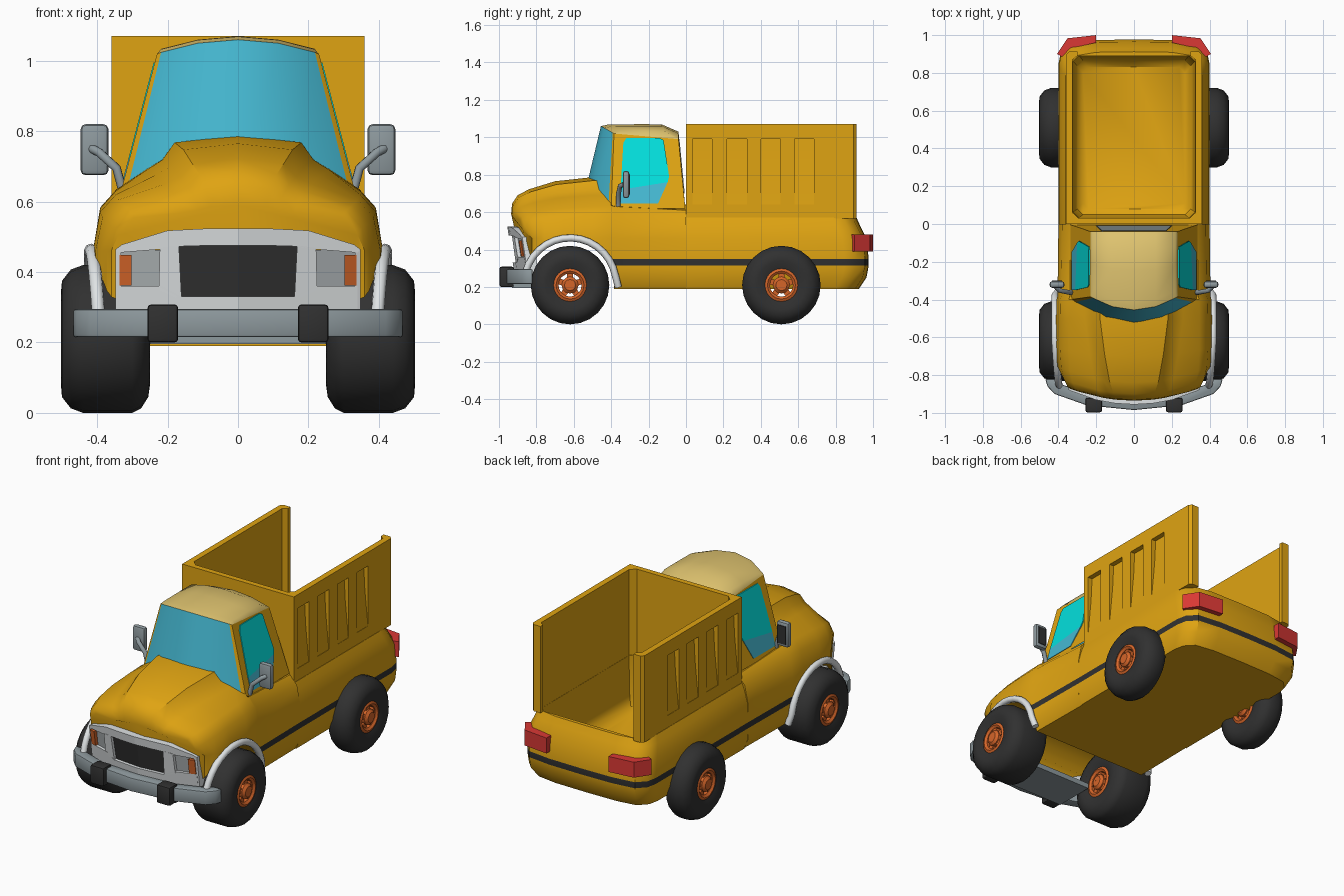
import bpy, bmesh, math

if "Cube" in bpy.data.objects:
    bpy.data.objects.remove(bpy.data.objects["Cube"])

COLS = {"yellow": (.74, .37, .006), "tan": (.74, .55, .16), "blue_glass": (.06, .48, .64),
        "cyan_glass": (.001, .74, .72), "white": (.74, .77, .78), "grey": (.27, .32, .34),
        "black": (.03, .03, .03), "orange": (.66, .13, .022), "red": (.70, .04, .035),
        "lamp_grey": (.42, .45, .46)}
M = {}
for n, c in COLS.items():
    M[n] = bpy.data.materials.new(n)
    M[n].diffuse_color = (*c, 1)


def finish(ob, angle=35):
    bpy.ops.object.select_all(action='DESELECT')
    bpy.context.view_layer.objects.active = ob
    ob.select_set(True)
    bpy.ops.object.shade_smooth_by_angle(angle=math.radians(angle))


def apply_mods(ob):
    bpy.context.view_layer.objects.active = ob
    for m in list(ob.modifiers):
        bpy.ops.object.modifier_apply(modifier=m.name)


def loft(name, rings, mats, cap=True, loop=False, mirror=False, bevel=0, rule=None, smooth=35):
    """Skin matching closed rings of points; rule(face centre) gives a material slot."""
    bm = bmesh.new()
    R = [[bm.verts.new(p) for p in r] for r in rings]
    n = len(R[0])
    for a, b in zip(R, R[1:] + ([R[0]] if loop else [])):
        for i in range(n):
            bm.faces.new((a[i], a[(i + 1) % n], b[(i + 1) % n], b[i]))
    if cap and not loop:
        bm.faces.new(R[0])
        bm.faces.new(R[-1])
    bmesh.ops.remove_doubles(bm, verts=bm.verts, dist=1e-5)
    bmesh.ops.recalc_face_normals(bm, faces=bm.faces)
    if rule:
        for f in bm.faces:
            f.material_index = rule(f.calc_center_median())
    me = bpy.data.meshes.new(name)
    bm.to_mesh(me)
    bm.free()
    ob = bpy.data.objects.new(name, me)
    bpy.context.collection.objects.link(ob)
    for m in mats.split():
        me.materials.append(M[m])
    if bevel:
        b = ob.modifiers.new("bevel", 'BEVEL')
        b.width, b.segments = bevel, 2
    if mirror:
        ob.modifiers.new("mirror", 'MIRROR').use_mirror_merge = False
    apply_mods(ob)
    finish(ob, smooth)
    return ob


def box(name, mat, x, y, z, **k):
    return loft(name, [[(x[0], y[0], c), (x[1], y[0], c), (x[1], y[1], c), (x[0], y[1], c)] for c in z], mat, **k)


def cut(ob, cutter):
    m = ob.modifiers.new("cut", 'BOOLEAN')
    m.operation, m.object, m.solver = 'DIFFERENCE', cutter, 'EXACT'
    apply_mods(ob)
    bpy.data.objects.remove(cutter)
    finish(ob)


def lathe(name, prof, mat, y, z, n=24, **k):
    rings = [[(x, y + r * math.cos(a), z + r * math.sin(a)) for x, r in prof]
             for a in [2 * math.pi * i / n for i in range(n)]]
    return loft(name, rings, mat, loop=True, **k)


def tube(name, pts, r, mat):
    for s in (1, -1):
        cu = bpy.data.curves.new(name, 'CURVE')
        cu.dimensions, cu.bevel_depth, cu.bevel_resolution, cu.use_fill_caps = '3D', r, 2, True
        sp = cu.splines.new('POLY')
        sp.points.add(len(pts) - 1)
        for p, q in zip(sp.points, pts):
            p.co = (q[0] * s, q[1], q[2], 1)
        ob = bpy.data.objects.new(name, cu)
        bpy.context.collection.objects.link(ob)
        cu.materials.append(M[mat])
        bpy.ops.object.select_all(action='DESELECT')
        bpy.context.view_layer.objects.active = ob
        ob.select_set(True)
        bpy.ops.object.convert(target='MESH')
        finish(bpy.context.object, 50)


def both(half):
    """Complete an x >= 0 outline that starts and ends on the centre line."""
    return half + [(-p[0], *p[1:]) for p in half[-2:0:-1]]


# Hood and lower cab: y, half width, shoulder, top, bulge half width, bow
rings = []
for y, w, sh, top, bw, f in [(-.935, .36, .555, .59, .08, 1), (-.93, .372, .575, .645, .09, 1),
                             (-.90, .39, .59, .69, .11, 1), (-.84, .405, .605, .722, .13, .95),
                             (-.70, .412, .62, .765, .155, .5), (-.50, .412, .63, .787, .18, 0),
                             (-.40, .41, .635, .787, .18, 0), (-.38, .405, .63, .66, .18, 0),
                             (.001, .40, .61, .64, .18, 0)]:
    d, zb = top - sh, .225 if y < -.85 else .19
    half = [(0, zb), (w - .03, zb), (w, .25), (w, .315), (w, .35), (w, .46), (w - .02, sh - .05),
            (w - .065, sh), (bw + .08, sh + .38 * d), (bw + .035, sh + .56 * d), (bw, sh + .88 * d), (0, top)]
    rings.append(both([(x, y + .55 * f * x * x + (.04 if y < -.85 and z < .5 else 0), z) for x, z in half]))
body = loft("hood_and_lower_cab", rings, "yellow black",
            rule=lambda c: int(.316 < c.z < .349 and abs(c.x) > .3 and c.y > -.39))
cut(body, lathe("arch_cutter", [(-.7, .0001), (-.7, .237), (.7, .237), (.7, .0001)], "yellow", -.62, .21, 32))

# Upper cab walls with windshield faces
US = [-1, -.95, -.5, 0, .5, .95, 1]


def cab_ring(z0, z1, hw, yc, yp, yr, crown):
    z = lambda u, zz: zz + crown * (1 - u * u)
    return ([(hw * u, yc + (yp - yc) * u * u, z(u, z0)) for u in US] +
            [(hw * u, yr, z(u, z1)) for u in reversed(US)])


LOW, HIGH = (.62, .62, .335, -.56, -.40, -.004, 0), (1.02, .99, .23, -.455, -.385, -.04, .04)
loft("upper_cab", [cab_ring(*LOW), cab_ring(*HIGH)], "yellow blue_glass", cap=False, smooth=30,
     rule=lambda c: int(c.y < -.35 and abs(c.x) < .25))

# Roof panel
bm = bmesh.new()
rows = []
for v, bump in [(0, 0), (.1, .012), (.5, .025), (.78, .033), (1, 0)]:
    row = []
    for u in US:
        yf = -.455 + .07 * u * u
        row.append(bm.verts.new((.23 * u, yf + (-.04 - yf) * v,
                                 1.02 - .03 * v + .04 * (1 - u * u) + (bump if abs(u) < 1 else 0))))
    rows.append(row)
for a, b in zip(rows, rows[1:]):
    for i in range(len(US) - 1):
        bm.faces.new((a[i], a[i + 1], b[i + 1], b[i]))
me = bpy.data.meshes.new("roof")
bm.to_mesh(me)
roof = bpy.data.objects.new("roof", me)
bpy.context.collection.objects.link(roof)
me.materials.append(M["tan"])
finish(roof, 60)

# Side windows and rear window plates
wall_x = lambda z: .335 - .2625 * (z - .62)


def window(name, mat, pts):
    loft(name, [[(wall_x(z) + o, y, z) for y, z in pts] for o in (.003, -.003)], mat, mirror=True)


window("side_window", "cyan_glass", [(-.35, .72), (-.098, .76), (-.09, .79), (-.12, .985), (-.14, .995),
                                     (-.32, .995), (-.335, .97)])
window("side_window_lower", "blue_glass", [(-.35, .72), (-.35, .645), (-.15, .645), (-.098, .76)])
loft("rear_window", [[(x, -.004 - .097 * (z - .62) + o, z) for x, z in
                      [(-.2, .7), (.2, .7), (.17, .99), (-.17, .99)]] for o in (.005, -.002)], "grey")

# Cargo bed lower body with stripe, hollowed out to a deep floor
rings = []
for z, w, r in [(.19, .375, .925), (.25, .398, .965), (.315, .40, .977), (.35, .40, .977),
                (.46, .398, .965), (.53, .378, .93), (.57, .362, .912)]:
    rings.append(both([(0, 0, z), (w, 0, z), (w, r - .13, z), (w - .012, r - .07, z),
                       (w - .06, r - .02, z), (.2, r - .003, z), (0, r, z)]))
bed = loft("bed_body", rings, "yellow black", rule=lambda c: int(.316 < c.z < .349))
cut(bed, loft("bed_cutter", [both([(0, a, z), (w - .03, a, z), (w, a + .03, z), (w, b - .03, z), (w - .03, b, z),
                                   (0, b, z)]) for z, w, a, b in
                             [(.26, .27, .08, .83), (.285, .30, .05, .865), (.34, .315, .038, .885),
                              (.6, .325, .032, .89)]], "yellow"))

# Cargo bed walls, open at the back, with tapered side recesses
plan = [(0, 0), (.36, 0), (.36, .895), (.345, .912), (.30, .912), (.30, .89), (.325, .87), (.325, .06),
        (.295, .032), (0, .032)]
walls = loft("bed_walls", [both([(x, y, z) for x, y in plan]) for z in (.565, 1.07)], "yellow")
for y in (.035, .22, .40, .58):
    for s in (1, -1):
        sec = [(.38, .64), (.358, .64), (.338, .85), (.331, .99), (.38, .99)]
        cut(walls, loft("slot_cutter", [[(s * x, yy, z) for x, z in sec] for yy in (y, y + .105)], "yellow"))

# Tail lights
path = [(.2, .96), (.34, .93), (.38, .885)]
outer = [(.2, 1.0), (.352, .983), (.408, .9)]
loft("tail_light", [[(x, y, z) for x, y in outer + path[::-1]] for z in (.39, .48)], "red", mirror=True)

# Front bumper, its black blocks and the pan beneath
out = [(.47, -.82), (.458, -.86), (.42, -.90), (.25, -.96), (0, -.985)]
inn = [(0, -.92), (.24, -.90), (.38, -.85), (.42, -.82)]
lp = out + [(-x, y) for x, y in out[-2::-1]] + [(-x, y) for x, y in inn[:0:-1]] + inn
loft("front_bumper", [[(x, y, z) for x, y in lp] for z in (.215, .295)], "grey", bevel=.008)
box("bumper_block", "black", (.17, .257), (-.997, -.92), (.2, .308), mirror=True, bevel=.01)
box("under_pan", "grey", (-.25, .25), (-.93, -.69), (.195, .225))

# Grille frame, recessed grille and headlights following the curved, tilted nose
nose = lambda x, z: -.955 + .58 * x * x + .15 * (.52 - z)


def panel(name, mat, pts, o0, o1):
    loft(name, [[(x, nose(x, z) + o, z) for x, z in pts] for o in (o0, o1)], mat, mirror=True)


rect = lambda a, b, c, d: [(a, c), (b, c), (b, d), (a, d)]
panel("grille_frame_top", "white", [(0, .524), (.1, .523), (.2, .518), (.33, .478), (.347, .465), (.34, .455),
                                    (.215, .465), (.165, .473), (.1, .475), (0, .475)], 0, .06)
panel("grille_frame_bottom", "white", [(0, .27), (.16, .27), (.34, .27), (.34, .36), (.215, .36),
                                       (.16, .33), (0, .33)], 0, .06)
panel("grille_post", "white", [(.16, .32), (.225, .35), (.222, .468), (.168, .476)], .001, .06)
panel("grille_end", "white", rect(.333, .348, .28, .466), .001, .06)
panel("grille", "black", rect(0, .175, .32, .485), .018, .06)
panel("headlight", "lamp_grey", rect(.21, .34, .35, .462), .018, .06)
panel("turn_signal", "orange", rect(.302, .337, .362, .449), -.003, .04)

# Front wheel arch trim
pts = [(.418 - .022 * max(0, a - 90) / 75, -.62 + .247 * math.cos(math.radians(a)),
        .212 + .25 * math.sin(math.radians(a))) for a in range(165, 10, -11)]
tube("wheel_arch_trim", pts + [(.405, -.362, .2)], .019, "white")

# Wheels with open orange hubs on both faces; the rear tyres are narrower
for nm, y, xi in (("front", -.62, .25), ("rear", .51, .34)):
    lathe(nm + "_tyre", [(xi, .13), (xi + .005, .165), (xi + .025, .197), (xi + .05, .21), (.44, .21), (.475, .197),
                         (.5, .165), (.503, .13), (.49, .088), (xi + .015, .088)], "black", y, .21, mirror=True)
    for side, fx in (("outer", lambda x: x), ("inner", lambda x: xi + .503 - x)):
        lathe(f"{nm}_{side}_rim", [(fx(x), r) for x, r in [(.45, .09), (.488, .09), (.495, .075), (.485, .062),
                                                           (.45, .062)]], "orange", y, .21, 16, mirror=True)
        lathe(f"{nm}_{side}_hub", [(fx(x), r) for x, r in [(.44, .0001), (.44, .045), (.49, .045), (.503, .03),
                                                           (.503, .0001)]], "orange", y, .21, 12, mirror=True)
        for k in range(5):
            a = math.radians(90 + 72 * k)
            sec = [(r * math.cos(a) - t * math.sin(a), r * math.sin(a) + t * math.cos(a))
                   for r, t in [(.03, -.016), (.07, -.016), (.07, .016), (.03, .016)]]
            loft(f"{nm}_{side}_spoke", [[(fx(x), y + p, .21 + q) for p, q in sec] for x in (.455, .483)],
                 "orange", mirror=True)

# Side mirrors
box("mirror_housing", "grey", (.368, .447), (-.338, -.303), (.675, .82), mirror=True, bevel=.014)
box("mirror_glass", "black", (.382, .433), (-.31, -.299), (.695, .80), mirror=True)
tube("mirror_arm", [(.415, -.33, .75), (.395, -.352, .74), (.345, -.362, .695), (.325, -.362, .62)], .013, "grey")

for m in bpy.data.materials:
    if m.users and not m.is_grease_pencil:
        m.use_nodes = True
        m.node_tree.nodes["Principled BSDF"].inputs["Base Color"].default_value = m.diffuse_color
